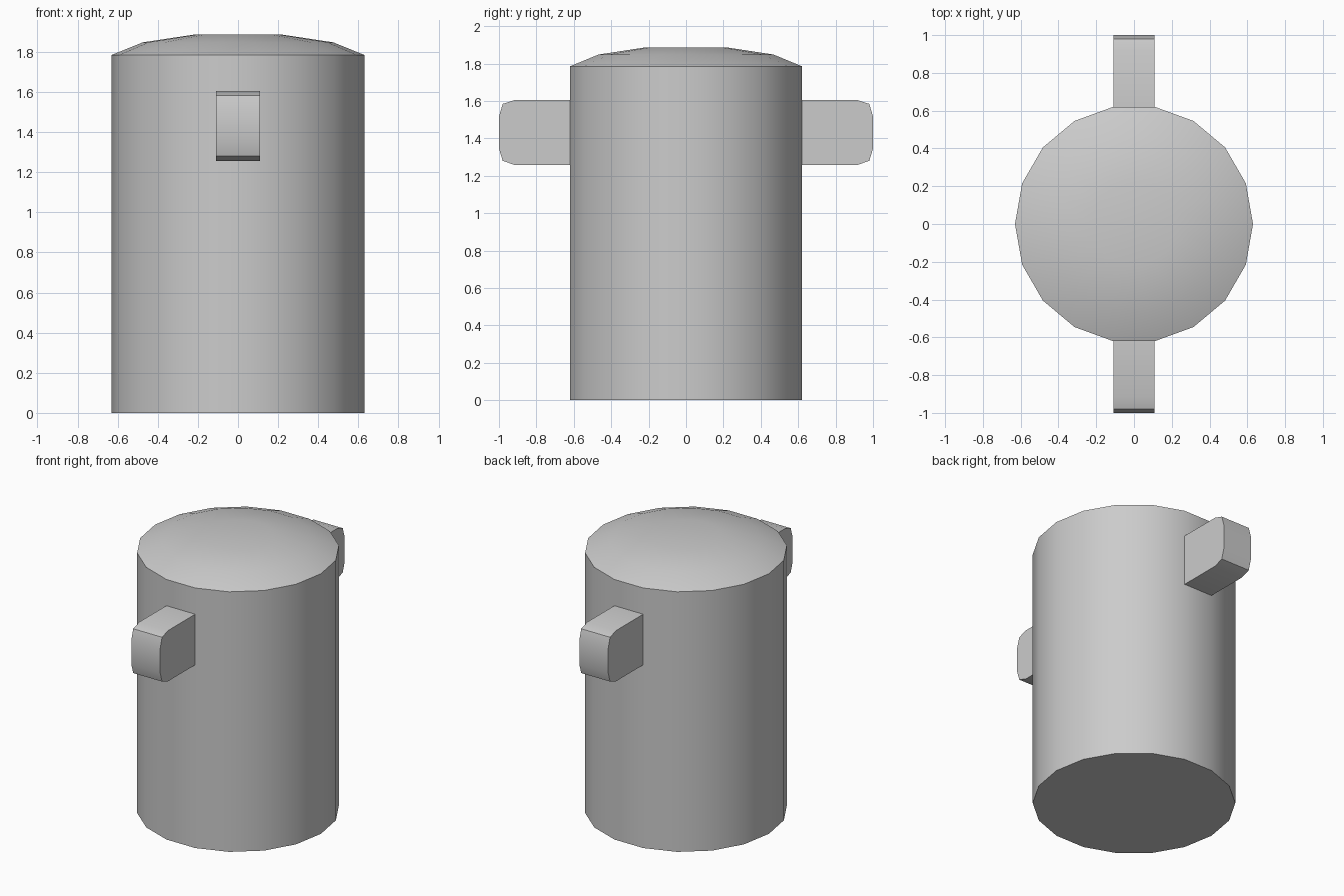
import bpy, bmesh
from math import cos, sin, pi, radians

if "Cube" in bpy.data.objects:
    bpy.data.objects.remove(bpy.data.objects["Cube"])

SIDES = 18
RADIUS = 0.63


def finish(name, bm):
    bmesh.ops.recalc_face_normals(bm, faces=bm.faces)
    mesh = bpy.data.meshes.new(name)
    bm.to_mesh(mesh)
    bm.free()
    obj = bpy.data.objects.new(name, mesh)
    bpy.context.collection.objects.link(obj)
    bpy.ops.object.select_all(action='DESELECT')
    obj.select_set(True)
    bpy.context.view_layer.objects.active = obj
    bpy.ops.object.shade_smooth_by_angle(angle=radians(30))
    return obj


# Container body with a shallow domed top: stacked rings of 18 sides
bm = bmesh.new()
rings = []
for r, z in [(RADIUS, 0), (RADIUS, 1.785), (0.475, 1.848), (0.222, 1.886)]:
    rings.append([bm.verts.new((r * cos(2 * pi * i / SIDES),
                                r * sin(2 * pi * i / SIDES), z))
                  for i in range(SIDES)])
for low, high in zip(rings, rings[1:]):
    for i in range(SIDES):
        j = (i + 1) % SIDES
        bm.faces.new((low[i], low[j], high[j], high[i]))
bm.faces.new(rings[0][::-1])
bm.faces.new(rings[-1])
finish("container_body", bm)

# Side handles: rounded block profile (y, z) extruded along x, mirrored in y
HALF_WIDTH = RADIUS * sin(pi / SIDES)
PROFILE = [(0.61, 1.257), (0.915, 1.257), (0.98, 1.28), (1.0, 1.345),
           (1.0, 1.517), (0.98, 1.584), (0.915, 1.605), (0.61, 1.605)]
for name, side in [("front_handle", -1), ("back_handle", 1)]:
    bm = bmesh.new()
    face = bm.faces.new([bm.verts.new((-HALF_WIDTH, side * y, z))
                         for y, z in PROFILE])
    new = bmesh.ops.extrude_face_region(bm, geom=[face])["geom"]
    bmesh.ops.translate(bm, vec=(2 * HALF_WIDTH, 0, 0),
                        verts=[v for v in new if isinstance(v, bmesh.types.BMVert)])
    finish(name, bm)
